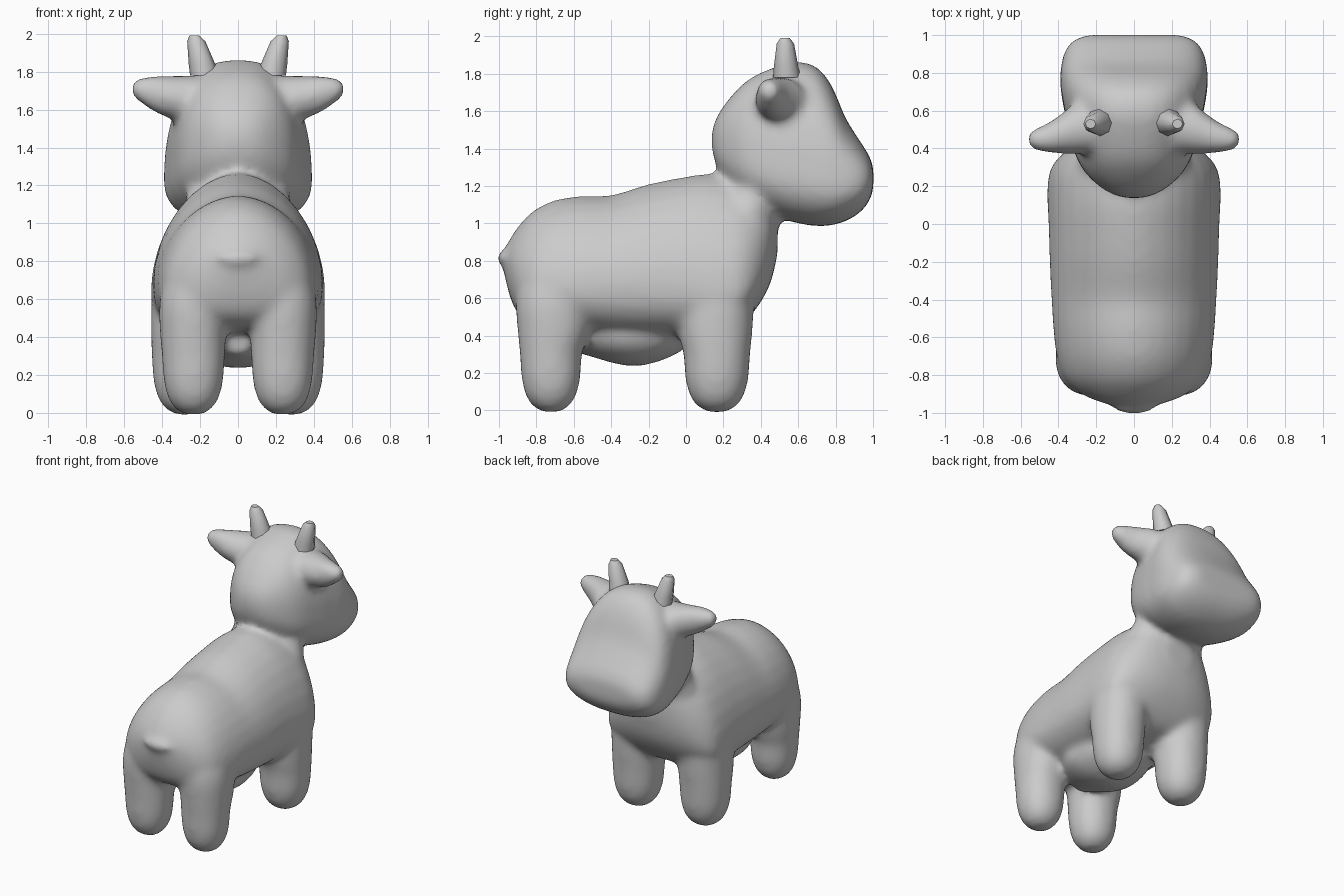
import bpy, bmesh, math


def spow(c, n):
    return math.copysign(abs(c) ** (2 / n), c)


def smooth_rows(rows, sub=3):
    """Catmull-Rom interpolation between section rows."""
    out = []
    for i in range(len(rows) - 1):
        quad = (rows[max(i - 1, 0)], rows[i], rows[i + 1], rows[min(i + 2, len(rows) - 1)])
        for k in range(sub):
            t = k / sub
            out.append([b + .5 * t * (c - a + t * (2 * a - 5 * b + 4 * c - d + t * (3 * (b - c) + d - a)))
                        for a, b, c, d in zip(*quad)])
    return out + [rows[-1]]


def loft(bm, axis, rows, n_hi=2.0, n_lo=2.0, seg=32, mirror=False, smooth=True):
    """Rows: (position, side centre, side radius, low, middle, high)."""
    place = {'X': lambda p, u, v: (p, u, v),
             'Y': lambda p, u, v: (u, p, v),
             'Z': lambda p, u, v: (u, v, p)}[axis]
    if smooth:
        rows = smooth_rows(rows)
    for s in ((1, -1) if mirror else (1,)):
        rings = []
        for p, c, r, lo, mid, hi in rows:
            ring = []
            for i in range(seg):
                a = 2 * math.pi * i / seg
                n = n_hi if math.sin(a) >= 0 else n_lo
                h = hi - mid if math.sin(a) >= 0 else mid - lo
                x, y, z = place(p, c + r * spow(math.cos(a), n), mid + h * spow(math.sin(a), n))
                ring.append(bm.verts.new((s * x, y, z)))
            rings.append(ring)
        faces = [bm.faces.new(rings[0]), bm.faces.new(rings[-1][::-1])]
        for a, b in zip(rings, rings[1:]):
            for i in range(seg):
                j = (i + 1) % seg
                faces.append(bm.faces.new((a[i], b[i], b[j], a[j])))
        bmesh.ops.recalc_face_normals(bm, faces=faces)


def finish(bm, name):
    me = bpy.data.meshes.new(name)
    bm.to_mesh(me)
    bm.free()
    ob = bpy.data.objects.new(name, me)
    bpy.context.collection.objects.link(ob)
    return ob


def leg(cx, cy, rx, ry, top):
    """Rounded foot, slight flare, then the top rows leaning into the body."""
    steps = [(-.01, .22), (.008, .48), (.045, .71), (.1, .87), (.18, .97), (.3, 1.02)]
    return [(z, cx, rx * k, cy - ry * k, cy, cy + ry * k) for z, k in steps] + top


bm = bmesh.new()

# torso
torso = [(-.98, .05, .77, .81, .845), (-.945, .17, .62, .77, .91), (-.9, .28, .52, .7, .98),
         (-.82, .37, .46, .66, 1.065), (-.7, .41, .43, .66, 1.125), (-.55, .428, .41, .67, 1.147),
         (-.4, .437, .39, .68, 1.15), (-.2, .447, .38, .68, 1.21), (0, .453, .38, .67, 1.25),
         (.12, .46, .4, .64, 1.265), (.25, .455, .43, .64, 1.25), (.33, .42, .49, .67, 1.23),
         (.4, .34, .58, .76, 1.22), (.455, .23, .69, .88, 1.2), (.49, .1, .84, .96, 1.08)]
loft(bm, 'Y', [(y, 0, w, lo, m, hi) for y, w, lo, m, hi in torso], 1.86, 2.5)

# udder
loft(bm, 'Y', [(-.6, 0, .08, .31, .42, .47), (-.5, 0, .22, .285, .42, .47), (-.38, 0, .28, .25, .42, .47),
               (-.26, 0, .28, .236, .42, .47), (-.12, 0, .25, .27, .42, .47), (0, 0, .14, .33, .42, .47)])

# legs
loft(bm, 'Z', leg(.235, -.722, .163, .163, [(.42, .237, .175, -.9, -.71, -.52), (.58, .23, .185, -.91, -.71, -.5),
                                            (.72, .2, .18, -.89, -.7, -.5), (.86, .15, .13, -.81, -.68, -.54)]),
     2.15, 2.15, mirror=True)
loft(bm, 'Z', leg(.28, .165, .172, .175, [(.42, .277, .182, -.04, .16, .355), (.58, .27, .187, -.05, .165, .365),
                                          (.72, .25, .18, -.02, .165, .37), (.85, .2, .14, .04, .165, .3)]),
     2.15, 2.15, mirror=True)

# neck
loft(bm, 'Z', [(.9, 0, .30, .1, .3, .48), (1.05, 0, .3, .14, .32, .51),
               (1.18, 0, .26, .2, .36, .55), (1.35, 0, .24, .24, .4, .6)])

# head
head = [(.137, .05, 1.4, 1.44, 1.49), (.17, .14, 1.29, 1.42, 1.58), (.25, .24, 1.18, 1.38, 1.69),
        (.35, .305, 1.10, 1.33, 1.78), (.5, .35, 1.03, 1.28, 1.845), (.6, .37, 1.0, 1.26, 1.865),
        (.7, .388, .985, 1.24, 1.835), (.78, .392, .99, 1.22, 1.735), (.85, .385, 1.01, 1.22, 1.57),
        (.92, .365, 1.05, 1.22, 1.455), (.975, .32, 1.11, 1.23, 1.37), (1.002, .24, 1.18, 1.24, 1.3)]
loft(bm, 'Y', [(y, 0, w, lo, m, hi) for y, w, lo, m, hi in head], 2.4, 2.4)

# ears
loft(bm, 'X', [(.2, .51, .13, 1.53, 1.655, 1.78), (.31, .505, .135, 1.54, 1.66, 1.78),
               (.38, .48, .108, 1.56, 1.67, 1.78), (.44, .46, .085, 1.585, 1.69, 1.78),
               (.5, .45, .066, 1.625, 1.7, 1.77), (.545, .447, .046, 1.66, 1.71, 1.755),
               (.565, .447, .022, 1.69, 1.71, 1.73)], mirror=True)

# tail nub
loft(bm, 'Y', [(-.9, 0, .17, .785, .82, .85), (-.97, 0, .12, .785, .82, .85), (-1.01, 0, .05, .79, .815, .845)])

# blend everything into one soft skin
cow = finish(bm, "cow_body")
rem = cow.modifiers.new("skin", 'REMESH')
rem.mode = 'VOXEL'
rem.voxel_size = .022
rem.use_smooth_shade = True
sm = cow.modifiers.new("soften", 'SMOOTH')
sm.factor = .5
sm.iterations = 12

# horns: few-sided tapered stubs leaning outward
bm = bmesh.new()
loft(bm, 'Z', [(1.78, .178, .075, .465, .54, .615), (1.84, .19, .07, .47, .535, .6),
               (1.96, .22, .048, .485, .53, .578), (1.99, .23, .027, .505, .53, .555)],
     seg=8, mirror=True, smooth=False)
horns = finish(bm, "horns")
for p in horns.data.polygons:
    p.use_smooth = len(p.vertices) == 4
